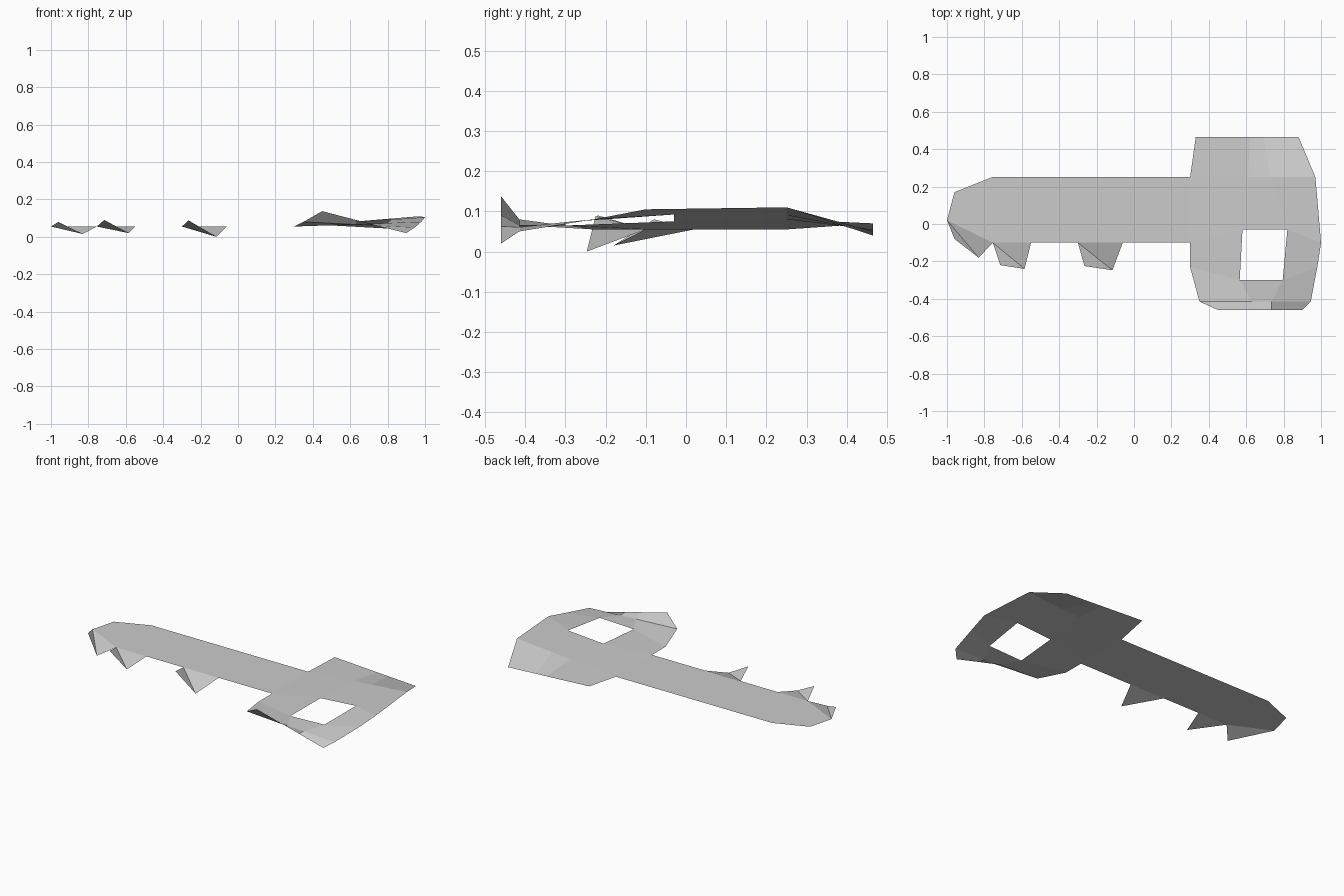
import bpy

default_cube = bpy.data.objects.get("Cube")
if default_cube:
    bpy.data.objects.remove(default_cube, do_unlink=True)

# Single plain metal colour
metal = bpy.data.materials.new("light_grey_metal")
metal.use_nodes = True
grey = (0.6, 0.6, 0.6, 1)
metal.diffuse_color = grey
metal.node_tree.nodes["Principled BSDF"].inputs["Base Color"].default_value = grey

BASE = 0.055    # height of the flat shaft
FRONT = -0.1    # front edge of the shaft
BACK = 0.25     # back edge of the shaft
NECK = 0.3      # where the shaft meets the head


def add_sheet(name, points, faces):
    """Make a thin, flat-shaded sheet with its faces pointing up."""
    mesh = bpy.data.meshes.new(name)
    mesh.from_pydata(points, [], faces)
    mesh.materials.append(metal)
    mesh.update()
    sheet = bpy.data.objects.new(name, mesh)
    bpy.context.collection.objects.link(sheet)
    return sheet


def add_panel(name, points):
    return add_sheet(name, points, [range(len(points))])


# Flat shaft with a bevelled tip
shaft_outline = [(-1, 0.02), (-0.755, FRONT), (NECK, FRONT),
                 (NECK, BACK), (-0.76, BACK), (-0.96, 0.17)]
add_panel("shaft", [(x, y, BASE) for x, y in shaft_outline])


# Twisted teeth hanging off the front edge of the shaft
def add_tooth(name, root_left, high, low, root_right):
    points = [root_left, high, low, root_right]
    add_sheet(name, points, [(0, 1, 2), (0, 2, 3)])


def root(x):
    return (x, FRONT, BASE)


add_tooth("tip_tooth", (-1, 0.02, BASE), (-0.96, -0.08, 0.08),
          (-0.83, -0.18, 0.015), root(-0.755))
add_tooth("middle_tooth", root(-0.755), (-0.715, -0.22, 0.09),
          (-0.585, -0.24, 0.02), root(-0.55))
add_tooth("inner_tooth", root(-0.3), (-0.265, -0.225, 0.088),
          (-0.115, -0.247, 0), root(-0.06))

# Head: rows of four points, each row tilted evenly from left to right.
# Each row: outer y, inner y, x positions, height at low x, height at high x
head_rows = [
    (0.465, 0.465, (0.33, 0.62, 0.69, 0.88), 0.07, 0.04),
    (BACK, BACK, (NECK, 0.61, 0.73, 0.97), BASE, 0.11),
    (FRONT, -0.03, (NECK, 0.58, 0.82, 1), BASE, 0.105),
    (-0.23, -0.3, (NECK, 0.565, 0.795, 0.98), BASE, 0.08),
    (-0.415, -0.415, (0.35, 0.63, 0.735, 0.945), 0.08, 0.05),
    (-0.46, -0.46, (0.45, 0.63, 0.735, 0.9), 0.137, 0.02),
]
COLUMNS = 4
HOLE = (2, 1)   # row and column of the opening

head_points = []
for outer_y, inner_y, xs, z_start, z_end in head_rows:
    for column, x in enumerate(xs):
        y = outer_y if column in (0, COLUMNS - 1) else inner_y
        along = (x - xs[0]) / (xs[-1] - xs[0])
        head_points.append((x, y, z_start + (z_end - z_start) * along))

head_faces = []
for row in range(len(head_rows) - 1):
    for column in range(COLUMNS - 1):
        if (row, column) == HOLE:
            continue
        start = row * COLUMNS + column
        below = start + COLUMNS
        head_faces.append((start, below, below + 1, start + 1))

add_sheet("head", head_points, head_faces)
